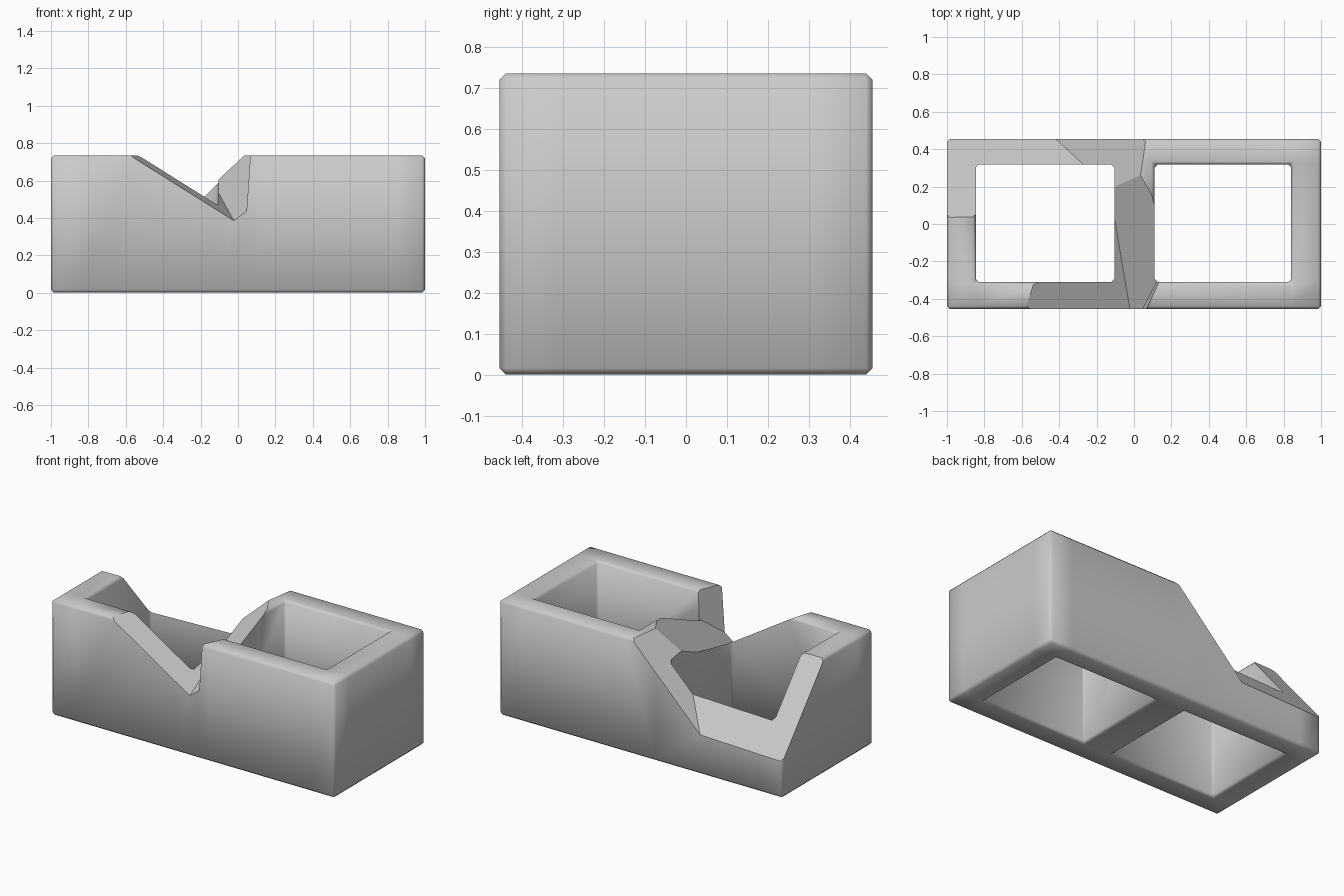
import bpy, bmesh
from mathutils import Vector

if "Cube" in bpy.data.objects:
    bpy.data.objects.remove(bpy.data.objects["Cube"])

HEIGHT = 0.735


def make_object(name, bm, smooth):
    bmesh.ops.recalc_face_normals(bm, faces=bm.faces)
    for f in bm.faces:
        f.smooth = smooth
    mesh = bpy.data.meshes.new(name)
    bm.to_mesh(mesh)
    bm.free()
    obj = bpy.data.objects.new(name, mesh)
    bpy.context.collection.objects.link(obj)
    return obj


def break_cutter(name, slopes, side=None):
    """Big box trimmed to the space above planes z = z0 + a(x-x0) + b(y-y0)."""
    bm = bmesh.new()
    bmesh.ops.create_cube(bm, size=4)
    planes = [(Vector(p), Vector((-a, -b, 1))) for p, a, b in slopes]
    if side:
        planes.append(side)
    for point, normal in planes:
        bmesh.ops.bisect_plane(bm, geom=bm.verts[:] + bm.edges[:] + bm.faces[:],
                               plane_co=point, plane_no=normal, clear_inner=True)
        rim = [e for e in bm.edges if e.is_boundary]
        bmesh.ops.holes_fill(bm, edges=rim, sides=0)
    obj = make_object(name, bm, False)
    obj.hide_render = True
    return obj


# Block with two rectangular through holes, from a cell grid
xs = [-1, -0.845, -0.105, 0.11, 0.84, 1]
ys = [-0.455, -0.31, 0.318, 0.455]
bm = bmesh.new()
grid = [[bm.verts.new((x, y, 0)) for y in ys] for x in xs]
for i in range(5):
    for j in range(3):
        if j == 1 and i in (1, 3):
            continue
        bm.faces.new((grid[i][j], grid[i + 1][j], grid[i + 1][j + 1], grid[i][j + 1]))
top = bmesh.ops.extrude_face_region(bm, geom=bm.faces[:], use_keep_orig=True)
bmesh.ops.translate(bm, vec=(0, 0, HEIGHT),
                    verts=[g for g in top["geom"] if isinstance(g, bmesh.types.BMVert)])
block = make_object("broken_block", bm, True)

# Worn edges
bevel = block.modifiers.new("worn_edges", "BEVEL")
bevel.width = 0.016
bevel.segments = 1
bevel.limit_method = "ANGLE"

# Broken-out back left corner, and broken-out front and centre wall
back_break = break_cutter("back_break", [
    ((0.035, 0.26, HEIGHT), 1.0, -0.15),
    ((-1, 0.035, HEIGHT), 0.03, -1.19)])
front_break = break_cutter("front_break", [
    ((-0.58, -0.455, HEIGHT), -0.627, 0.2),
    ((0.035, 0.26, HEIGHT), 0.74, 0.43)],
    side=(Vector((0.045, -0.455, 0.43)), Vector((-1, 0.46, 0.07))))
for cutter in (back_break, front_break):
    mod = block.modifiers.new(cutter.name, "BOOLEAN")
    mod.operation = "DIFFERENCE"
    mod.solver = "EXACT"
    mod.object = cutter

# Bake the breaks and drop the cutters
bpy.context.view_layer.objects.active = block
for mod in list(block.modifiers):
    bpy.ops.object.modifier_apply(modifier=mod.name)
for cutter in (back_break, front_break):
    bpy.data.objects.remove(cutter)
